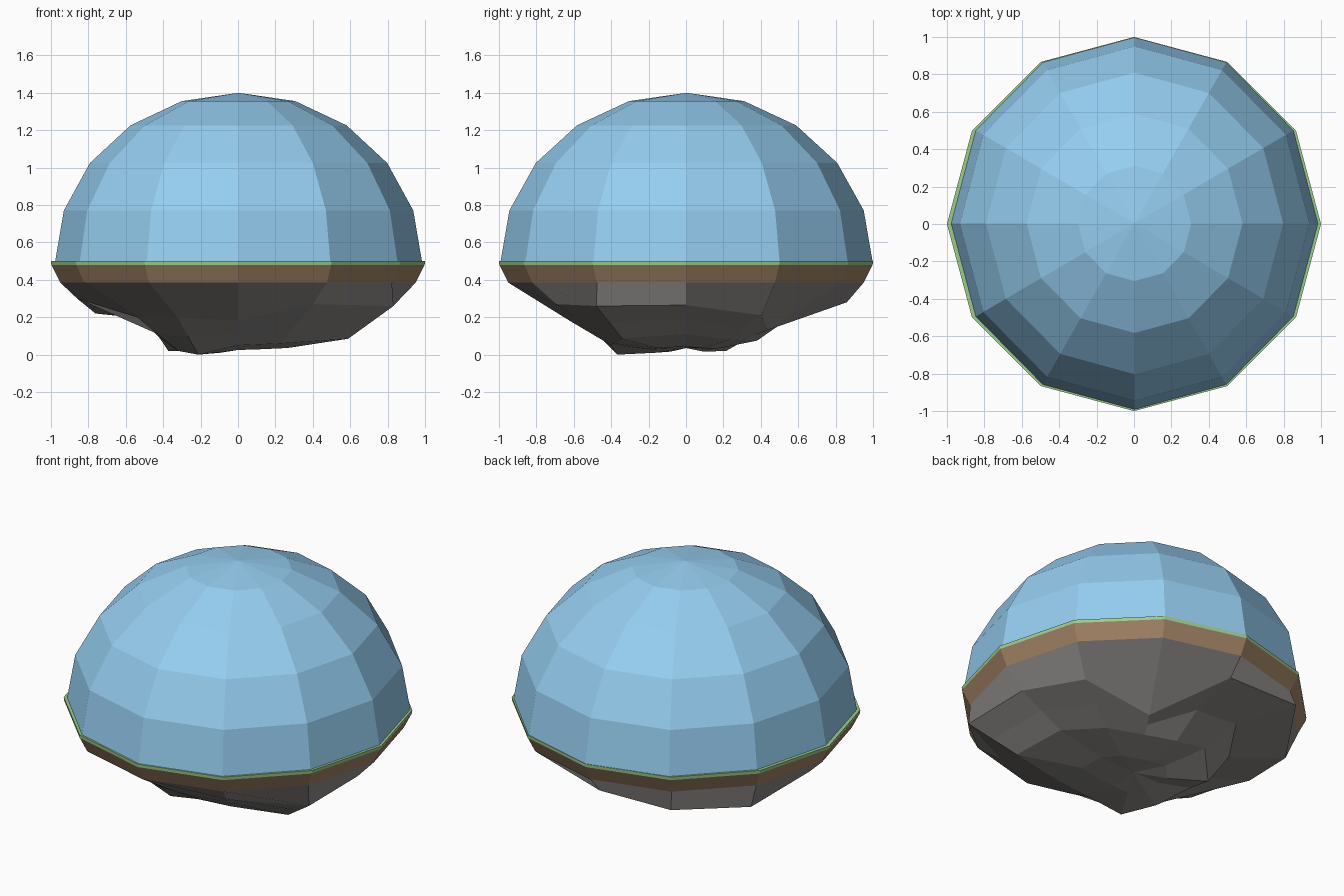
import bpy
from math import sin, cos, pi

if "Cube" in bpy.data.objects:
    bpy.data.objects.remove(bpy.data.objects["Cube"])

SIDES = 12


def build(name, rings, colour=None, cap_top=None, cap_bottom=None):
    """Loft 12-sided rings from top to bottom; each ring is a list of (radius, z)."""
    verts, faces = [], []
    for ring in rings:
        for i, (r, z) in enumerate(ring):
            a = 2 * pi * i / SIDES
            verts.append((r * cos(a), r * sin(a), z))
    for k in range(len(rings) - 1):
        for i in range(SIDES):
            j = (i + 1) % SIDES
            a, b = k * SIDES, (k + 1) * SIDES
            faces.append((a + i, b + i, b + j, a + j))
    last = (len(rings) - 1) * SIDES
    if cap_top is not None:
        verts.append((0, 0, cap_top))
        c = len(verts) - 1
        faces += [(c, i, (i + 1) % SIDES) for i in range(SIDES)]
    if cap_bottom is not None:
        verts.append((0, 0, cap_bottom))
        c = len(verts) - 1
        faces += [(c, last + (i + 1) % SIDES, last + i) for i in range(SIDES)]
    me = bpy.data.meshes.new(name)
    me.from_pydata(verts, [], faces)
    me.update()
    ob = bpy.data.objects.new(name, me)
    bpy.context.collection.objects.link(ob)
    if colour:
        mat = bpy.data.materials.new(name + "_colour")
        mat.diffuse_color = (*colour, 1)
        mat.use_nodes = True
        mat.node_tree.nodes["Principled BSDF"].inputs["Base Color"].default_value = mat.diffuse_color
        me.materials.append(mat)
    return ob


def even(r, z):
    return [(r, z)] * SIDES


# Faceted half-sphere dome, very slightly deeper than wide
dome_rings = [even(0.99 * cos(k * pi / 10), 0.49 + 0.91 * sin(k * pi / 10))
              for k in range(4, -1, -1)]
dome = build("dome", dome_rings, (0.30, 0.61, 0.87), cap_top=1.40)
dome.scale = (0.992, 1.006, 1)
dome.location = (0.003, 0.003, 0)

# Grass disc and soil band
build("grass", [even(1.0, 0.50), even(0.998, 0.48)], (0.33, 0.62, 0.25), cap_top=0.50)
build("soil", [even(0.998, 0.48), even(0.95, 0.385)], (0.36, 0.23, 0.13))

# Craggy rock underside: (radius, height) at every 30 degrees from +x
upper = [(0.835, 0.265), (0.81, 0.21), (0.50, 0.13), (0.86, 0.28),
         (0.985, 0.285), (0.88, 0.22), (0.86, 0.30), (0.62, 0.20),
         (0.65, 0.20), (0.62, 0.18), (0.80, 0.27), (0.96, 0.26)]
lower = [(0.55, 0.11), (0.46, 0.08), (0.36, 0.08), (0.38, 0.075),
         (0.43, 0.11), (0.43, 0.02), (0.42, 0.09), (0.37, 0.02),
         (0.425, 0.0), (0.40, 0.05), (0.45, 0.06), (0.68, 0.085)]
# Ledge between the two rings: halfway, except where the underside is undercut
ledge = [((a + c) / 2, (b + d) / 2) for (a, b), (c, d) in zip(upper, lower)]
for i, point in {3: (0.56, 0.20), 4: (0.62, 0.23), 5: (0.55, 0.19), 6: (0.53, 0.20)}.items():
    ledge[i] = point
core = [(r * 0.45, 0.025 + 0.3 * (z - 0.05)) for r, z in lower]
build("rock", [even(0.95, 0.385), upper, ledge, lower, core], (0.27, 0.26, 0.25), cap_bottom=0.035)
